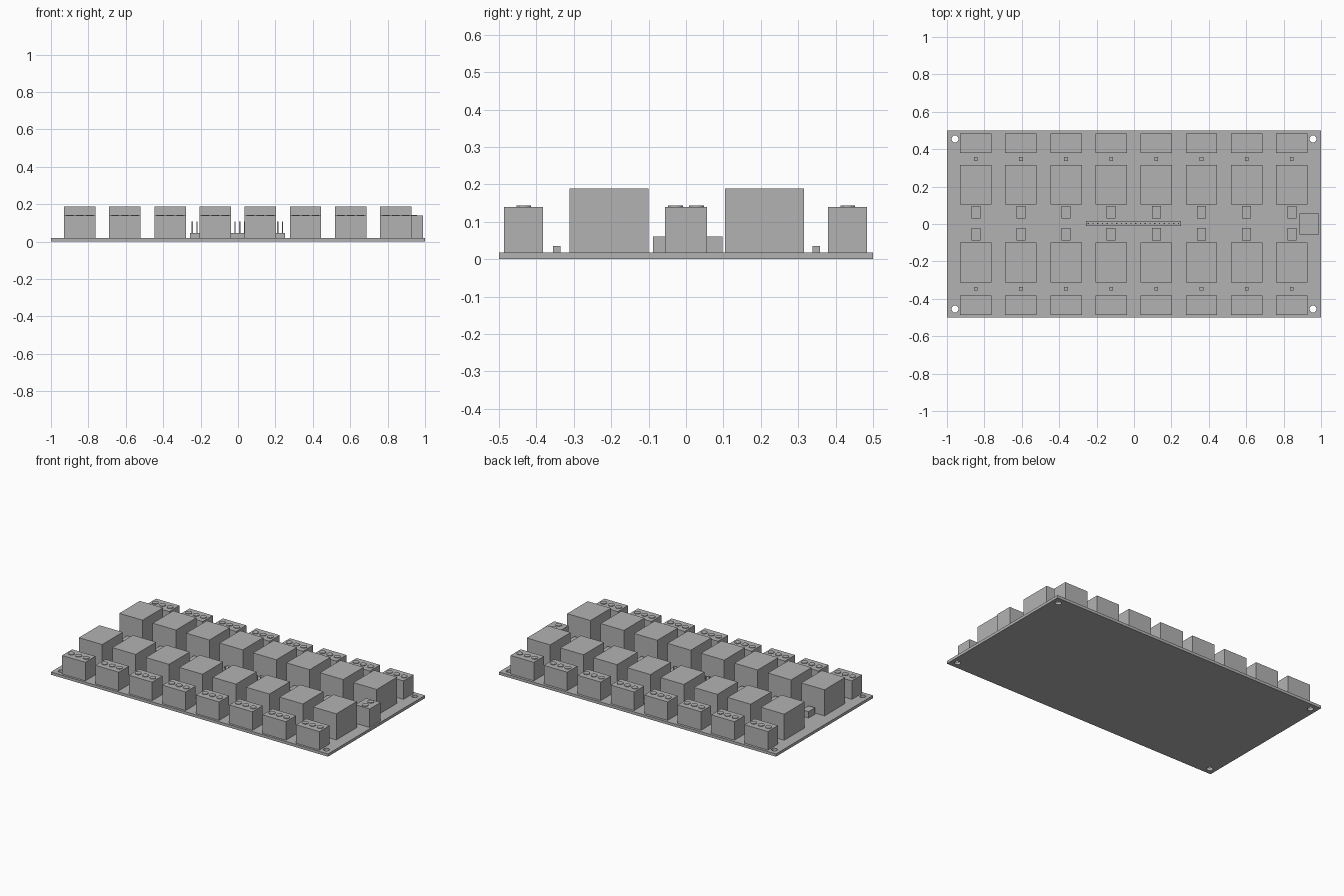
import bpy
import bmesh
from mathutils import Matrix, Vector

cube = bpy.data.objects.get("Cube")
if cube:
    bpy.data.objects.remove(cube, do_unlink=True)

grey = bpy.data.materials.new("plain grey")
grey.use_nodes = True
COLOUR = (0.45, 0.45, 0.45, 1)
grey.diffuse_color = COLOUR
grey.node_tree.nodes["Principled BSDF"].inputs["Base Color"].default_value = COLOUR

BOARD_TOP = 0.018
COLUMNS = [-0.846 + 0.2414 * i for i in range(8)]


def add_box(bm, size, centre=(0, 0), base=0.0):
    """Box standing on height base."""
    place = Matrix.Translation((*centre, base + size[2] / 2))
    bmesh.ops.create_cube(bm, size=1, matrix=place @ Matrix.Diagonal((*size, 1)))


def add_disc(bm, radius, height, centre=(0, 0), base=0.0):
    """Cylinder standing on height base."""
    place = Matrix.Translation((*centre, base + height / 2))
    bmesh.ops.create_cone(bm, cap_ends=True, segments=24, radius1=radius,
                          radius2=radius, depth=height, matrix=place)


def finish_mesh(bm, name):
    mesh = bpy.data.meshes.new(name)
    bm.to_mesh(mesh)
    bm.free()
    mesh.materials.append(grey)
    return mesh


def place(mesh, name, x=0.0, y=0.0, z=BOARD_TOP):
    obj = bpy.data.objects.new(name, mesh)
    obj.location = Vector((x, y, z))
    bpy.context.collection.objects.link(obj)
    return obj


def box_mesh(name, size):
    bm = bmesh.new()
    add_box(bm, size)
    return finish_mesh(bm, name)


def terminal_mesh(name, size, screws):
    """Terminal block with a row of flat screw heads along its length."""
    bm = bmesh.new()
    add_box(bm, size)
    for spot in screws:
        add_disc(bm, 0.0195, 0.004, spot, size[2])
    return finish_mesh(bm, name)


# Circuit board with four mounting holes
bm = bmesh.new()
add_box(bm, (2, 1, BOARD_TOP))
board = place(finish_mesh(bm, "circuit_board"), "circuit_board", z=0)
bm = bmesh.new()
for sx in (-1, 1):
    for sy in (-1, 1):
        add_disc(bm, 0.0185, 0.1, (sx * 0.957, sy * 0.455), -0.04)
cutter = place(finish_mesh(bm, "hole_cutter"), "hole_cutter", z=0)
cutter.hide_render = True
cut = board.modifiers.new("mounting holes", "BOOLEAN")
cut.object = cutter
cut.solver = "EXACT"
bpy.context.view_layer.objects.active = board
bpy.ops.object.modifier_apply(modifier=cut.name)
bpy.data.objects.remove(cutter, do_unlink=True)

# Repeated components: two mirrored rows of eight channels
relay = box_mesh("relay", (0.168, 0.212, 0.1705))
led = box_mesh("indicator_light", (0.02, 0.02, 0.017))
chip = box_mesh("isolator_chip", (0.048, 0.067, 0.042))
block = terminal_mesh("output_terminal", (0.168, 0.104, 0.121),
                      [(i * 0.053, 0) for i in (-1, 0, 1)])
rows = {
    "front": ((block, -0.434), (led, -0.346), (relay, -0.206), (chip, -0.055)),
    "back": ((block, 0.432), (led, 0.348), (relay, 0.210), (chip, 0.064)),
}
for row, parts in rows.items():
    for number, x in enumerate(COLUMNS, 1):
        for mesh, y in parts:
            place(mesh, f"{row}_{mesh.name}_{number}", x, y)

# Power input terminal
power = terminal_mesh("power_terminal", (0.104, 0.112, 0.121),
                      [(0, -0.028), (0, 0.028)])
place(power, "power_terminal", 0.938, 0)

# Control header: plastic strip and a row of pins
strip = box_mesh("header_strip", (0.508, 0.028, 0.027))
place(strip, "header_strip", -0.003, 0.002)
bm = bmesh.new()
for i in range(20):
    add_box(bm, (0.0065, 0.0065, 0.062), ((i - 9.5) * 0.0254, 0))
pins = finish_mesh(bm, "header_pins")
place(pins, "header_pins", -0.003, 0.002, BOARD_TOP + 0.027)
